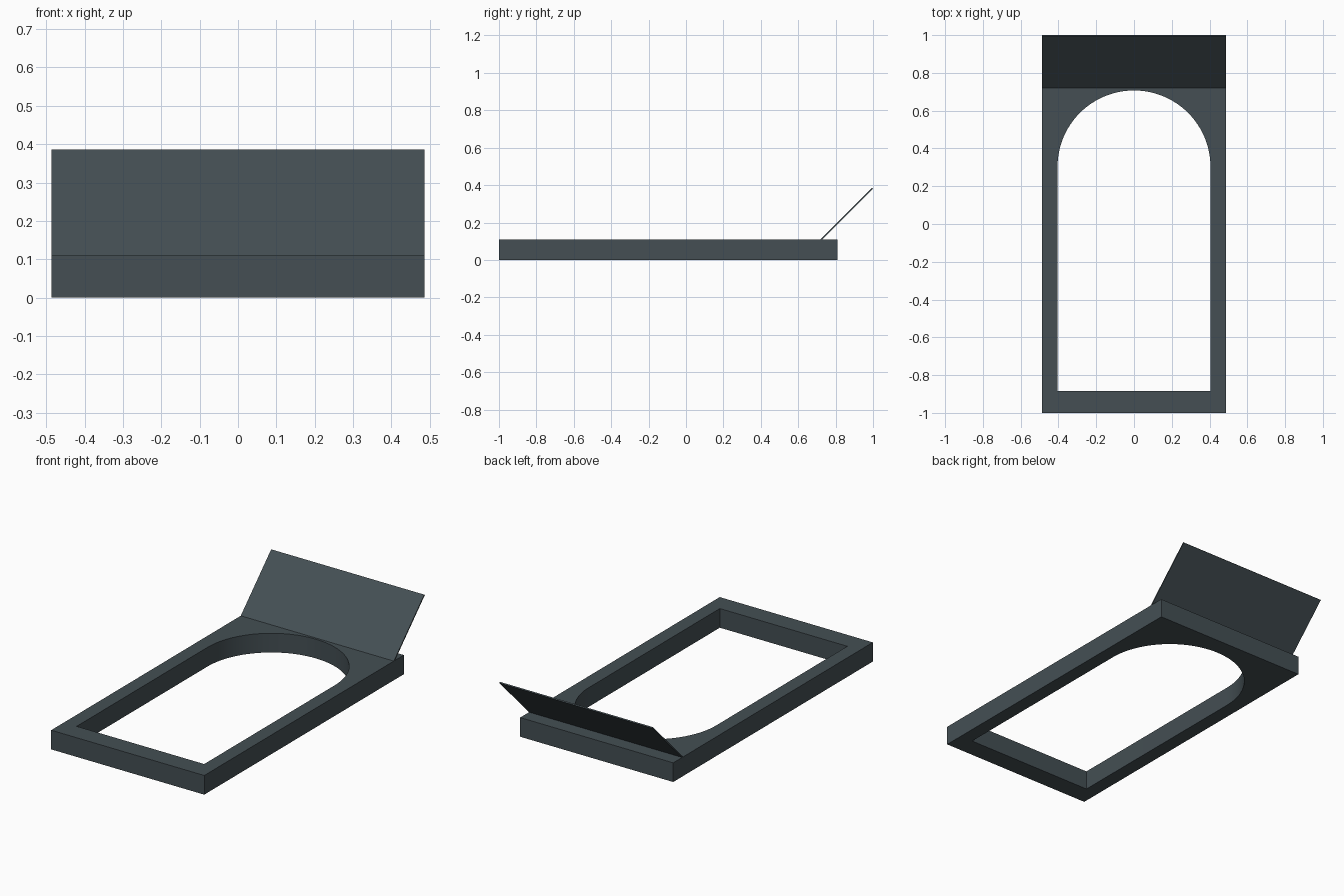
import bpy, bmesh, math
from mathutils import Vector

if "Cube" in bpy.data.objects:
    bpy.data.objects.remove(bpy.data.objects["Cube"])

mat = bpy.data.materials.new("dark slate grey")
mat.diffuse_color = (0.058, 0.078, 0.088, 1)
mat.use_nodes = True
mat.node_tree.nodes["Principled BSDF"].inputs["Base Color"].default_value = mat.diffuse_color


def finish(bm, name):
    bmesh.ops.recalc_face_normals(bm, faces=bm.faces)
    me = bpy.data.meshes.new(name)
    bm.to_mesh(me)
    bm.free()
    me.materials.append(mat)
    ob = bpy.data.objects.new(name, me)
    bpy.context.collection.objects.link(ob)
    return ob


def add_loop(bm, pts):
    vs = [bm.verts.new(p) for p in pts]
    return [bm.edges.new((vs[i], vs[(i + 1) % len(vs)])) for i in range(len(vs))]


def extrude(bm, vec):
    ret = bmesh.ops.extrude_face_region(bm, geom=bm.faces[:])
    verts = [g for g in ret["geom"] if isinstance(g, bmesh.types.BMVert)]
    bmesh.ops.translate(bm, verts=verts, vec=Vector(vec))


# Base frame with an arched opening
W, R, H, N = 0.486, 0.405, 0.11, 48
bm = bmesh.new()
edges = add_loop(bm, [(-W, -1, 0), (W, -1, 0), (W, 0.81, 0), (-W, 0.81, 0)])
arch = [(R * math.cos(math.pi * i / N), 0.302 + R * math.sin(math.pi * i / N), 0)
        for i in range(N + 1)]
edges += add_loop(bm, [(-R, -0.885, 0), (R, -0.885, 0)] + arch)
bmesh.ops.triangle_fill(bm, edges=edges, use_beauty=True, normal=(0, 0, 1))
extrude(bm, (0, 0, H))
frame = finish(bm, "arched_frame")
bpy.context.view_layer.objects.active = frame
frame.select_set(True)
bpy.ops.object.shade_smooth_by_angle(angle=math.radians(30))

# Thin tilted back panel
bm = bmesh.new()
profile = [(0.719, H), (0.729, H), (1.0, 0.381), (0.995, 0.386)]
bm.faces.new([bm.verts.new((-W, y, z)) for y, z in profile])
extrude(bm, (2 * W, 0, 0))
finish(bm, "tilted_panel")
